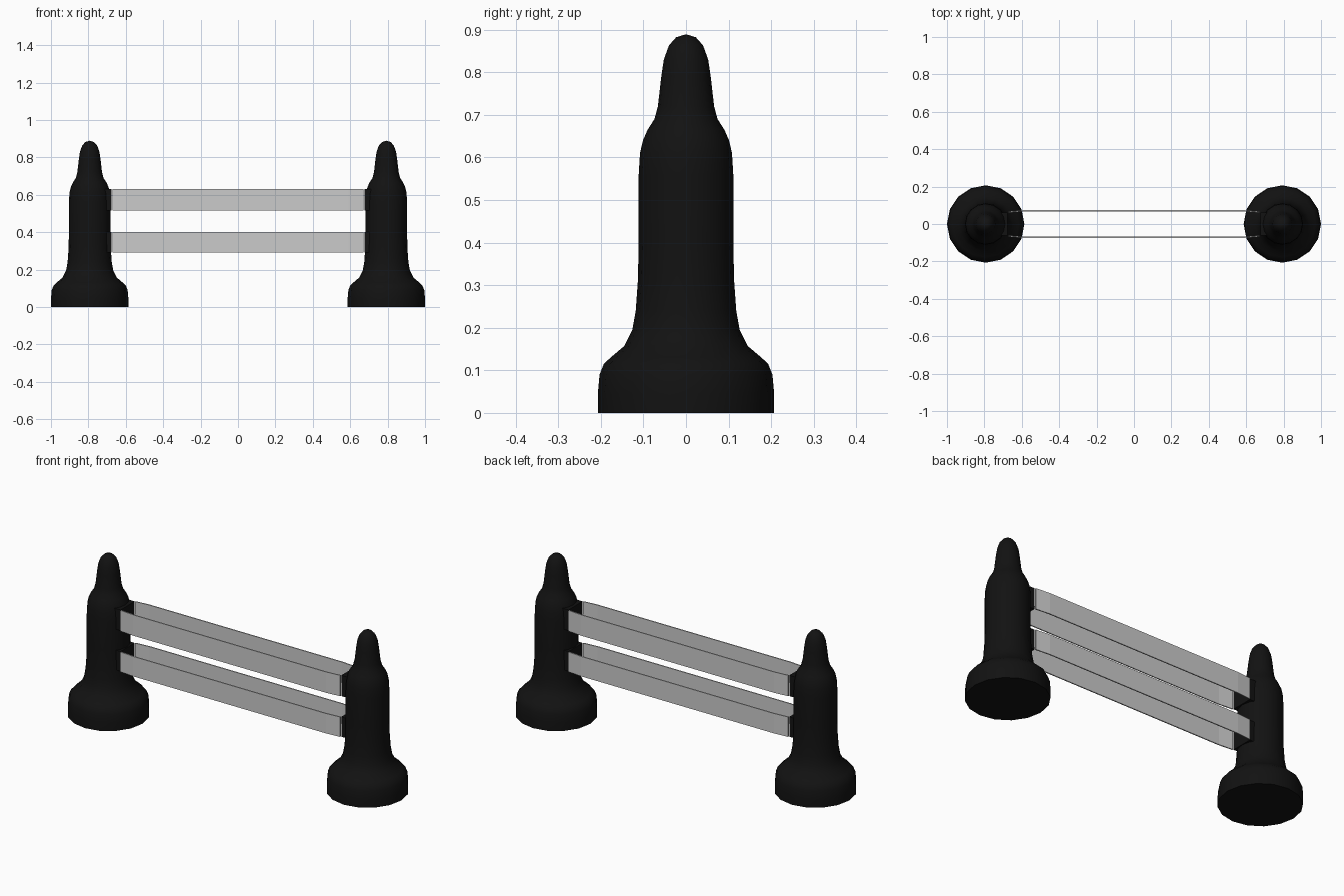
import bpy, bmesh, math

if "Cube" in bpy.data.objects:
    bpy.data.objects.remove(bpy.data.objects["Cube"])

black = bpy.data.materials.new("black")
black.diffuse_color = (0.006, 0.006, 0.006, 1)
black.use_nodes = True
black.node_tree.nodes["Principled BSDF"].inputs["Base Color"].default_value = black.diffuse_color
POST_X, SIDES = 0.793, 16


def add_object(name, bm, mat=None):
    bmesh.ops.recalc_face_normals(bm, faces=bm.faces)
    me = bpy.data.meshes.new(name)
    bm.to_mesh(me)
    bm.free()
    ob = bpy.data.objects.new(name, me)
    bpy.context.collection.objects.link(ob)
    if mat:
        me.materials.append(mat)
    return ob


def lathe(name, profile, x):
    bm = bmesh.new()
    vs = [bm.verts.new((r + x, 0, z)) for r, z in profile]
    edges = [bm.edges.new(p) for p in zip(vs, vs[1:])]
    bmesh.ops.spin(bm, geom=vs + edges, cent=(x, 0, 0), axis=(0, 0, 1),
                   angle=2 * math.pi, steps=SIDES)
    bmesh.ops.remove_doubles(bm, verts=bm.verts, dist=1e-4)
    ob = add_object(name, bm, black)
    bpy.context.view_layer.objects.active = ob
    ob.select_set(True)
    bpy.ops.object.shade_smooth_by_angle(angle=math.radians(50))
    ob.select_set(False)


def prism(name, outline, z0, z1, mat=None):
    bm = bmesh.new()
    face = bm.faces.new([bm.verts.new((x, y, z0)) for x, y in outline])
    ext = bmesh.ops.extrude_face_region(bm, geom=[face])
    for g in ext["geom"]:
        if isinstance(g, bmesh.types.BMVert):
            g.co.z = z1
    add_object(name, bm, mat)


# Weighted posts: closed foot, slim body, rounded finial
profile = [(0, 0), (0.207, 0), (0.207, 0.045), (0.203, 0.09), (0.193, 0.115),
           (0.177, 0.13), (0.145, 0.157), (0.126, 0.195), (0.118, 0.24),
           (0.113, 0.31), (0.111, 0.40), (0.111, 0.56), (0.108, 0.61),
           (0.101, 0.64), (0.09, 0.665), (0.074, 0.69), (0.066, 0.72),
           (0.058, 0.79), (0.052, 0.83), (0.04, 0.863), (0.023, 0.882), (0, 0.889)]
for side, s in (("left", -1), ("right", 1)):
    lathe(side + "_post", profile, s * POST_X)

# Front and back straps, bent inward near each post, at two heights
T = 0.006
path = [(-0.672, 0.064), (-0.59, 0.071), (0.59, 0.071), (0.672, 0.064)]
for level, z0, z1 in (("lower", 0.29, 0.40), ("upper", 0.515, 0.63)):
    for face, s in (("front", -1), ("back", 1)):
        outline = [(x, s * (y + T / 2)) for x, y in path]
        outline += [(x, s * (y - T / 2)) for x, y in reversed(path)]
        prism(f"{level}_{face}_strap", outline, z0, z1)
    # Strap holders on the inner side of each post
    for side, s in (("left", -1), ("right", 1)):
        prism(f"{side}_{level}_holder",
              [(s * 0.74, -0.062), (s * 0.676, -0.062),
               (s * 0.676, 0.062), (s * 0.74, 0.062)], z0, z1, black)
